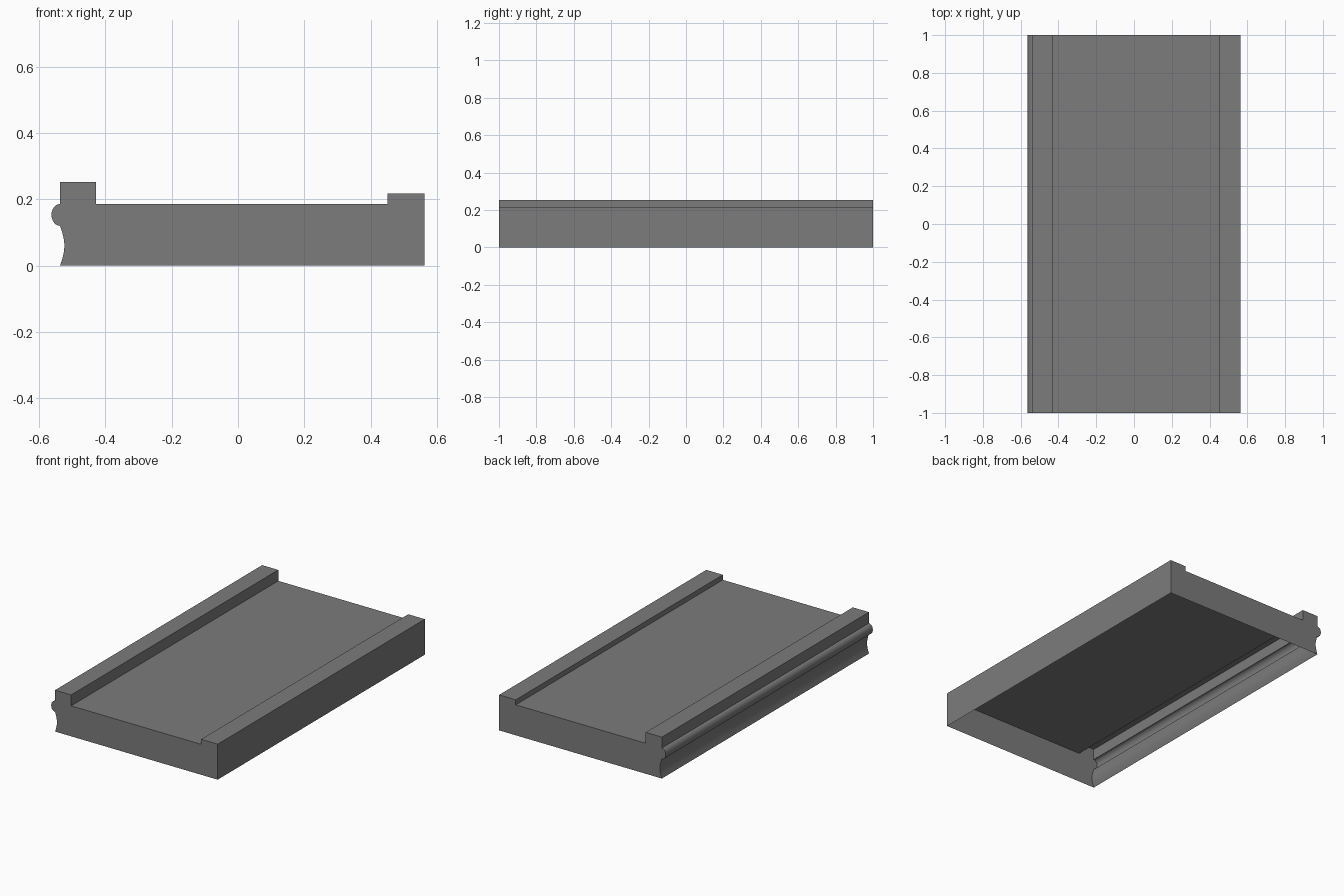
import bpy
import bmesh
import math

cube = bpy.data.objects.get("Cube")
if cube:
    bpy.data.objects.remove(cube, do_unlink=True)

HALF_LENGTH = 1.0
LEFT, RIGHT = -0.537, 0.563
DECK = 0.186

grey = bpy.data.materials.new("plain grey")
grey.use_nodes = True
colour = (0.2, 0.2, 0.2, 1)
grey.diffuse_color = colour
grey.node_tree.nodes["Principled BSDF"].inputs["Base Color"].default_value = colour


def cove(bottom, top, depth, steps):
    """Shallow hollow cut into the moulded edge."""
    return [(LEFT + depth * math.sin(math.pi * i / steps),
             bottom + (top - bottom) * i / steps) for i in range(steps + 1)]


def bead(bottom, top, depth, steps):
    """Half-round bulge standing out from the moulded edge."""
    mid, half = (bottom + top) / 2, (top - bottom) / 2
    return [(LEFT - depth * math.sin(math.pi * i / steps),
             mid - half * math.cos(math.pi * i / steps)) for i in range(steps + 1)]


# Cross-section: moulded edge, tall rail, deck, low rail, plain edge
profile = cove(0, 0.12, 0.013, 10) + bead(0.12, DECK, 0.026, 12)[1:]
profile += [(LEFT, 0.253), (-0.428, 0.253), (-0.428, DECK),
            (0.451, DECK), (0.451, 0.217), (RIGHT, 0.217), (RIGHT, 0)]

# Hollow shell, closed at both ends and open underneath
bm = bmesh.new()
front = [bm.verts.new((x, -HALF_LENGTH, z)) for x, z in profile]
back = [bm.verts.new((x, HALF_LENGTH, z)) for x, z in profile]
for i in range(len(profile) - 1):
    bm.faces.new((front[i], front[i + 1], back[i + 1], back[i]))
bm.faces.new(front[::-1])
bm.faces.new(back)

mesh = bpy.data.meshes.new("moulded_slab")
bm.to_mesh(mesh)
bm.free()
mesh.materials.append(grey)
slab = bpy.data.objects.new("moulded_slab", mesh)
bpy.context.collection.objects.link(slab)

# Smooth the moulding, keep the corners crisp
bpy.ops.object.select_all(action="DESELECT")
slab.select_set(True)
bpy.context.view_layer.objects.active = slab
bpy.ops.object.shade_smooth_by_angle(angle=math.radians(35))
